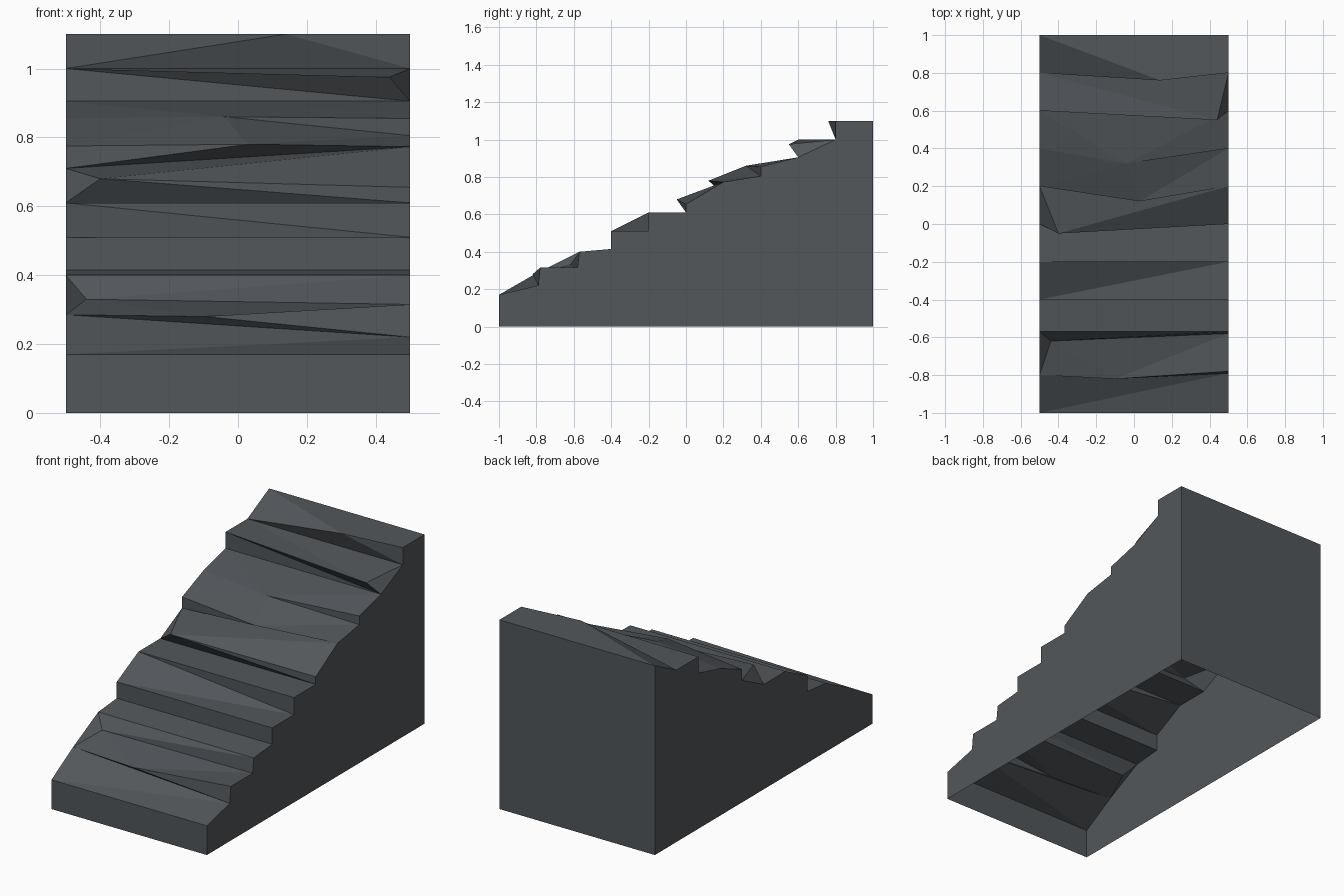
import bpy
import bmesh
from mathutils import Vector

HALF = 0.5  # half the width of the stairs

cube = bpy.data.objects.get("Cube")
if cube:
    bpy.data.objects.remove(cube, do_unlink=True)


def worn(left, right, chip=None):
    """Line across the stairs: (y, z) at each side, optional chipped point between."""
    ends = [Vector((-HALF, *left)), Vector((HALF, *right))]
    return [ends[0], Vector(chip), ends[1]] if chip else ends


def level(y, z):
    """Straight line across the stairs."""
    return worn((y, z), (y, z))


# Lines across the stairs, from the front foot over the steps to the back foot
lines = [
    # front wall and first worn tread
    level(-1, 0),
    level(-1, .17),
    worn((-.8, .285), (-.79, .22)),
    # second step, chipped nose
    worn((-.8, .285), (-.78, .315), chip=(-.1, -.82, .28)),
    worn((-.57, .4), (-.58, .315), chip=(-.44, -.62, .33)),
    # third and fourth steps
    level(-.57, .4),
    level(-.4, .415),
    level(-.4, .51),
    worn((-.2, .61), (-.2, .51)),
    # fifth step
    level(-.2, .61),
    level(0, .61),
    # sixth step, broken corner
    worn((.2, .71), (0, .655), chip=(-.4, -.05, .68)),
    worn((.2, .71), (.2, .773)),
    # seventh step, overhanging nose
    worn((.2, .775), (.2, .773), chip=(.03, .12, .78)),
    worn((.4, .855), (.4, .805), chip=(-.04, .32, .86)),
    # eighth step
    worn((.4, .855), (.4, .855), chip=(-.04, .32, .86)),
    level(.6, .905),
    # ninth step, broken corner
    worn((.6, 1), (.6, .905)),
    worn((.6, 1), (.8, 1), chip=(.44, .55, .975)),
    level(.8, 1),
    # top landing and back wall
    worn((.8, 1), (.8, 1.1), chip=(.14, .76, 1.1)),
    level(1, 1.1),
    level(1, 0),
]

bm = bmesh.new()
shared = {}


def vert(point):
    key = tuple(round(c, 4) for c in point)
    if key not in shared:
        shared[key] = bm.verts.new(point)
    return shared[key]


def add_face(points):
    """Add a face, dropping repeated corners."""
    corners = list(dict.fromkeys(vert(p) for p in points))
    if len(corners) > 2 and not bm.faces.get(corners):
        bm.faces.new(corners)


def bridge(low, high):
    """Join two lines with triangles, always taking the shorter diagonal."""
    i = j = 0
    while i < len(low) - 1 or j < len(high) - 1:
        can_low, can_high = i < len(low) - 1, j < len(high) - 1
        step_low = can_low
        if can_low and can_high:
            step_low = (low[i + 1] - high[j]).length < (low[i] - high[j + 1]).length - 1e-5
        if step_low:
            add_face((low[i], low[i + 1], high[j]))
            i += 1
        else:
            add_face((low[i], high[j + 1], high[j]))
            j += 1


# Steps, front wall and back wall
for low, high in zip(lines, lines[1:]):
    bridge(low, high)

# Side walls; the underside stays open
for side in (0, -1):
    add_face([line[side] for line in lines])

bmesh.ops.recalc_face_normals(bm, faces=bm.faces[:])
mesh = bpy.data.meshes.new("stone_stairs")
bm.to_mesh(mesh)
bm.free()

# Dark grey stone
stone = bpy.data.materials.new("dark_grey_stone")
stone.use_nodes = True
colour = (.085, .095, .104, 1)
stone.diffuse_color = colour
stone.node_tree.nodes["Principled BSDF"].inputs["Base Color"].default_value = colour
mesh.materials.append(stone)

stairs = bpy.data.objects.new("stone_stairs", mesh)
bpy.context.collection.objects.link(stairs)
